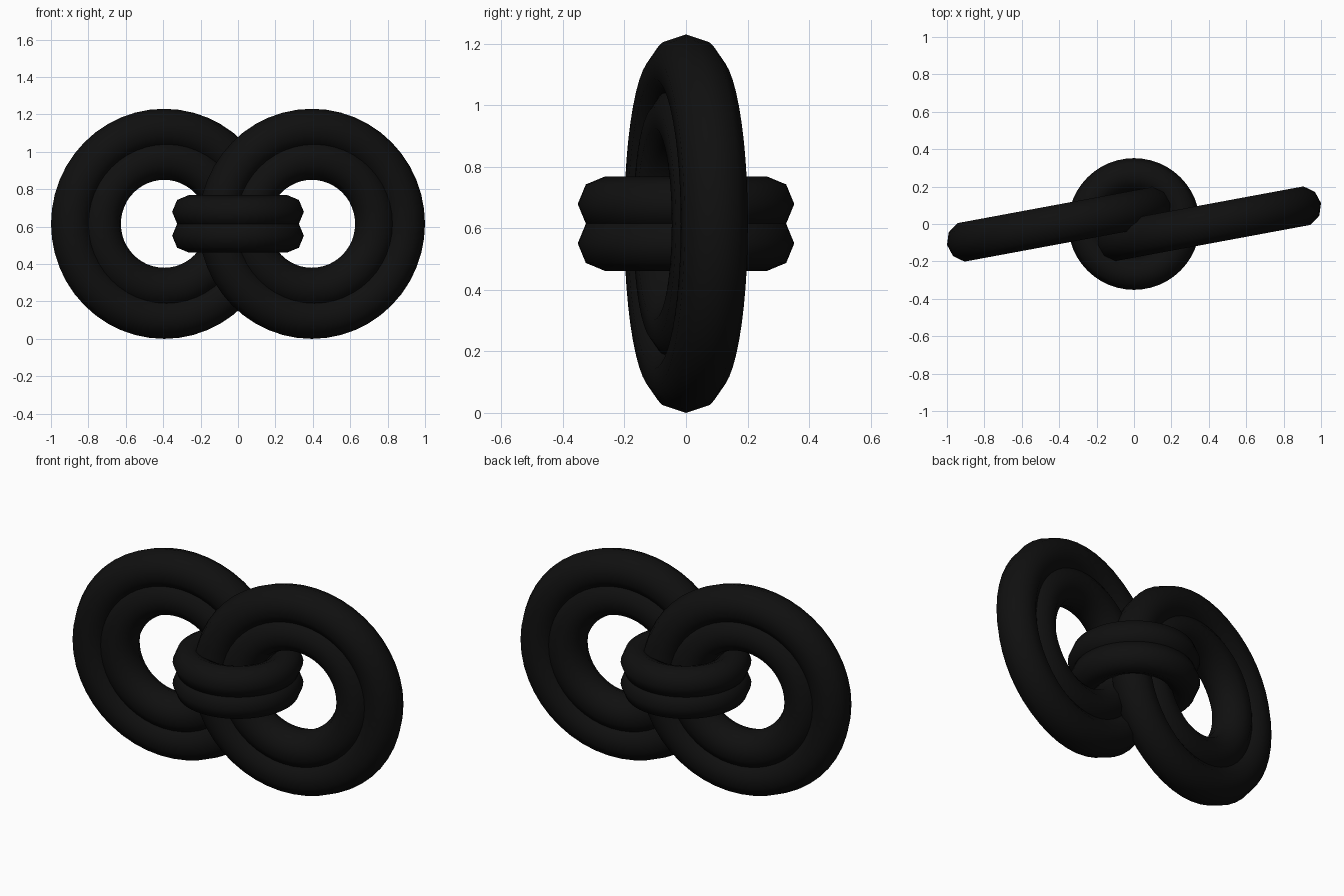
import bpy
from math import radians

if "Cube" in bpy.data.objects:
    bpy.data.objects.remove(bpy.data.objects["Cube"])

black = bpy.data.materials.new("black")
black.diffuse_color = (0.005, 0.005, 0.005, 1)
black.use_nodes = True
black.node_tree.nodes["Principled BSDF"].inputs["Base Color"].default_value = black.diffuse_color


def ring(name, loc, rot, major, minor, sides, segs):
    """Smooth torus with a low-sided tube."""
    bpy.ops.mesh.primitive_torus_add(
        location=loc, rotation=rot, major_radius=major, minor_radius=minor,
        major_segments=segs, minor_segments=sides)
    ob = bpy.context.object
    ob.name = name
    bpy.ops.object.shade_smooth()
    ob.data.materials.append(black)


MID = 0.615
TILT = radians(10.5)

# Bow loops: two nested strands of cord on each side
for side, x in (("left", -0.395), ("right", 0.395)):
    for strand, major in (("outer", 0.505), ("inner", 0.345)):
        ring(f"{side}_loop_{strand}", (x, 0, MID), (radians(90), 0, TILT),
             major, 0.11, 10, 48)

# Centre knot: two stacked wraps
for name, dz in (("lower", -0.064), ("upper", 0.064)):
    ring(f"knot_wrap_{name}", (0, 0, MID + dz), (0, 0, 0), 0.262, 0.09, 8, 48)
